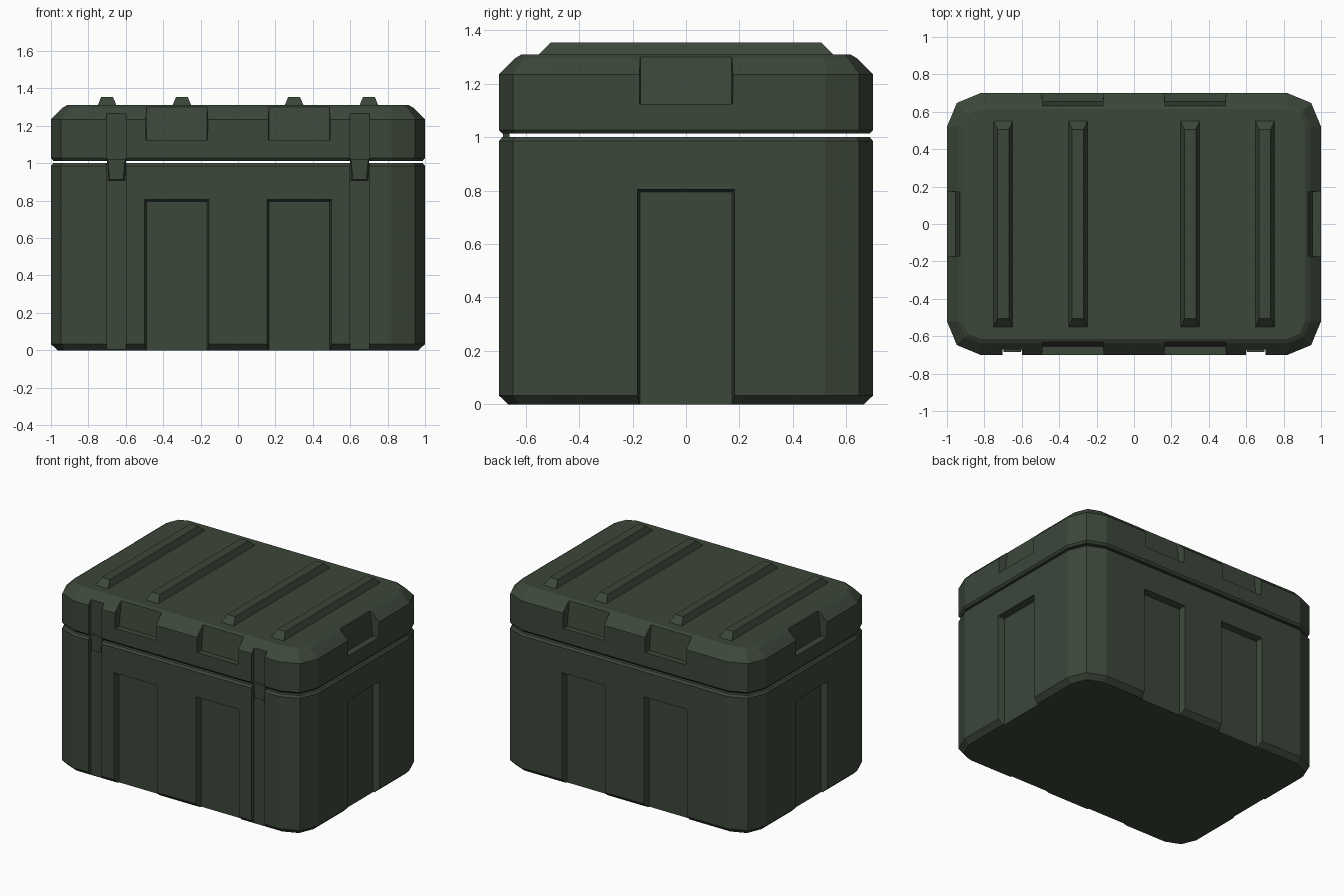
import bpy, bmesh, math
from mathutils import Matrix, Vector

if "Cube" in bpy.data.objects:
    bpy.data.objects.remove(bpy.data.objects["Cube"])

HX, HY, R = 1.0, 0.7, 0.18

mat = bpy.data.materials.new("dark olive green")
mat.diffuse_color = (0.045, 0.063, 0.042, 1)
mat.use_nodes = True
mat.node_tree.nodes["Principled BSDF"].inputs["Base Color"].default_value = mat.diffuse_color


def finish(bm, name):
    bmesh.ops.recalc_face_normals(bm, faces=bm.faces)
    me = bpy.data.meshes.new(name)
    bm.to_mesh(me)
    bm.free()
    me.materials.append(mat)
    ob = bpy.data.objects.new(name, me)
    bpy.context.collection.objects.link(ob)
    return ob


def shell(name, profile):
    """Rounded-corner solid stacked from (inset, z) rings."""
    bm = bmesh.new()
    rings = []
    for inset, z in profile:
        ring = []
        for k, (sx, sy) in enumerate([(1, 1), (-1, 1), (-1, -1), (1, -1)]):
            for j in range(3):
                a = math.radians(90 * k + 45 * j)
                ring.append(bm.verts.new((sx * (HX - R) + (R - inset) * math.cos(a),
                                          sy * (HY - R) + (R - inset) * math.sin(a), z)))
        rings.append(ring)
    for a, b in zip(rings, rings[1:]):
        n = len(a)
        for i in range(n):
            bm.faces.new((a[i], a[(i + 1) % n], b[(i + 1) % n], b[i]))
    bm.faces.new(rings[0])
    bm.faces.new(rings[-1])
    return finish(bm, name)


def block(bm, quad_a, quad_b, turn=0):
    """Six-sided solid between two quads, turned about z by 90 degree steps."""
    m = Matrix.Rotation(turn * math.pi / 2, 3, 'Z')
    a = [bm.verts.new(m @ Vector(p)) for p in quad_a]
    b = [bm.verts.new(m @ Vector(p)) for p in quad_b]
    bm.faces.new(a)
    bm.faces.new(b)
    for i in range(4):
        j = (i + 1) % 4
        bm.faces.new((a[i], a[j], b[j], b[i]))


def upright(cx, hw, y_low, z0, z1, y_high=None):
    """Upright quad facing front, optionally leaning."""
    y_high = y_low if y_high is None else y_high
    return [(cx - hw, y_low, z0), (cx + hw, y_low, z0),
            (cx + hw, y_high, z1), (cx - hw, y_high, z1)]


def carve(ob, bm):
    cutter = finish(bm, "cutter")
    cutter.hide_render = True
    mod = ob.modifiers.new("cut", 'BOOLEAN')
    mod.operation = 'DIFFERENCE'
    mod.solver = 'EXACT'
    mod.object = cutter
    bpy.context.view_layer.objects.active = ob
    bpy.ops.object.modifier_apply(modifier=mod.name)
    bpy.data.objects.remove(cutter)


# Main shells
body = shell("case_body", [(0.035, 0), (0, 0.033), (0, 0.985), (0.012, 1.0)])
lid = shell("case_lid", [(0.012, 1.013), (0, 1.027), (0, 1.235), (0.06, 1.295), (0.085, 1.31)])

# Recessed panels: (turn, wall distance, centre, half width)
spots = [(t, HY, c, 0.172) for t in (0, 2) for c in (-0.327, 0.327)]
spots += [(t, HX, 0, 0.182) for t in (1, 3)]
body_cut, lid_cut = bmesh.new(), bmesh.new()
for turn, d, c, hw in spots:
    s = 0.01
    block(body_cut, upright(c, hw + s, -d - 0.045, -0.1, 0.805 + s),
          upright(c, hw - s, -d + 0.045, -0.1, 0.805 - s), turn)
    hl = hw - 0.007
    block(lid_cut, upright(c, hl + 0.004, -d - 0.05, 1.125, 1.4),
          upright(c, hl - 0.004, -d + 0.045, 1.125, 1.4, -d + 0.082), turn)

# Latch channels on the front
for c in (-0.65, 0.65):
    for bm, z0, z1 in ((body_cut, -0.1, 1.1), (lid_cut, 0.9, 1.265)):
        block(bm, upright(c, 0.052, -HY - 0.1, z0, z1),
              upright(c, 0.052, -HY + 0.03, z0, z1))
carve(body, body_cut)
carve(lid, lid_cut)

# Latches in the channels
for side, c in (("left", -0.65), ("right", 0.65)):
    bm = bmesh.new()
    front = [(c - 0.036, -0.685, 0.912), (c + 0.036, -0.685, 0.912),
             (c + 0.046, -0.685, 1.022), (c - 0.046, -0.685, 1.022)]
    block(bm, upright(c, 0.051, -0.66, 0.905, 1.024), front)
    finish(bm, side + "_latch")

# Lid ribs
for i, x in enumerate((-0.7, -0.3, 0.3, 0.7)):
    bm = bmesh.new()
    rect = lambda w, l, z: [(x - w, -l, z), (x + w, -l, z), (x + w, l, z), (x - w, l, z)]
    block(bm, rect(0.051, 0.552, 1.308), rect(0.031, 0.505, 1.355))
    finish(bm, "lid_rib_%d" % (i + 1))
